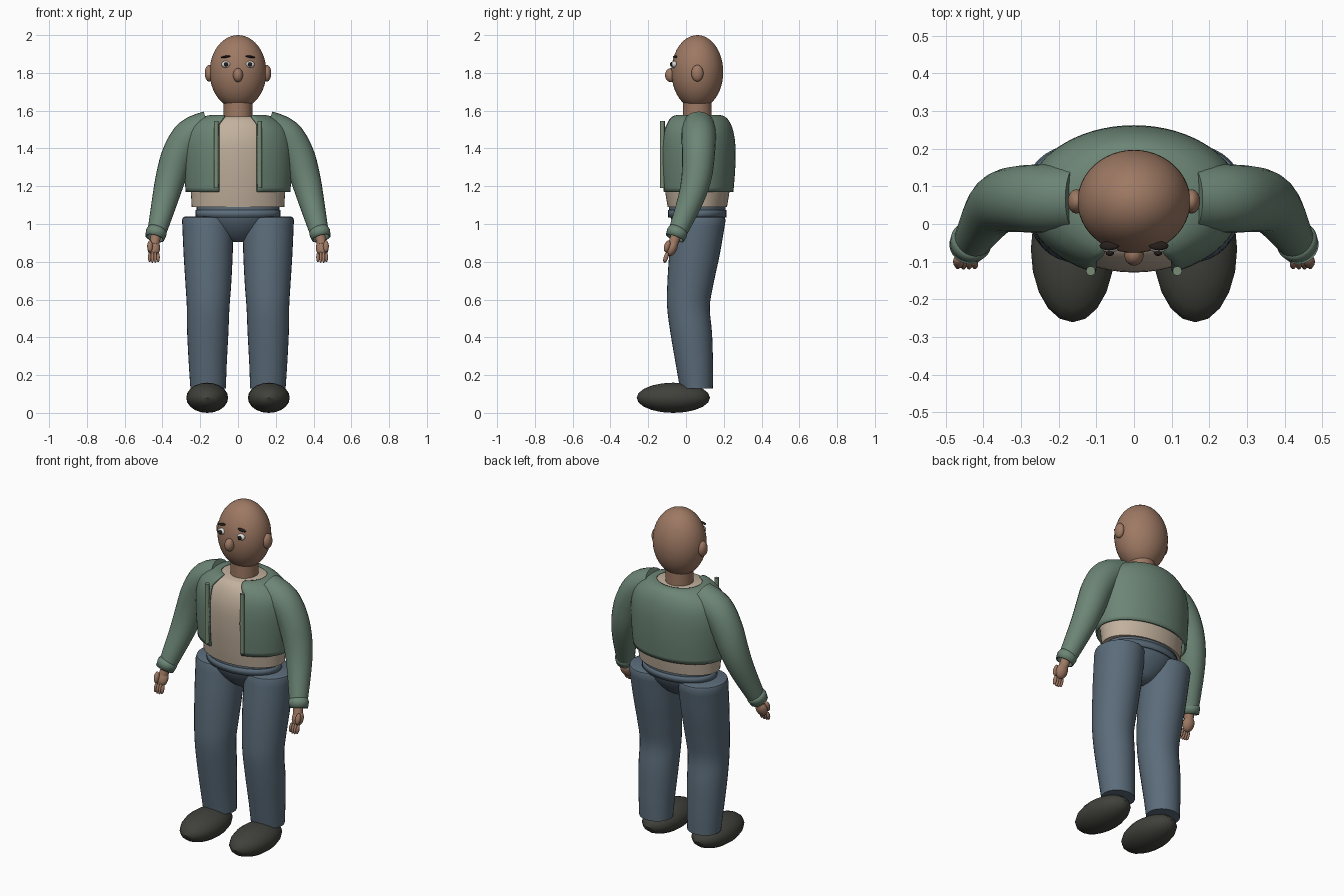
import bpy, bmesh, math
from mathutils import Vector, Matrix

old = bpy.data.objects.get("Cube")
if old:
    bpy.data.objects.remove(old, do_unlink=True)

CY = 0.06  # depth of the body axis
SIDES = (("left", 1), ("right", -1))


def material(name, r, g, b):
    m = bpy.data.materials.new(name)
    m.use_nodes = True
    m.diffuse_color = (r, g, b, 1)
    bsdf = next(n for n in m.node_tree.nodes if n.type == 'BSDF_PRINCIPLED')
    bsdf.inputs["Base Color"].default_value = (r, g, b, 1)
    bsdf.inputs["Roughness"].default_value = 0.8
    return m


SKIN = material("skin", 0.34, 0.19, 0.125)
GREEN = material("jacket green", 0.15, 0.235, 0.18)
TRIM = material("trim green", 0.19, 0.26, 0.18)
BEIGE = material("shirt beige", 0.54, 0.44, 0.34)
BLUE = material("trouser blue", 0.105, 0.15, 0.195)
SHOE = material("shoe charcoal", 0.052, 0.052, 0.044)
WHITE = material("eye white", 0.7, 0.7, 0.68)
DARK = material("dark brown", 0.02, 0.014, 0.012)


def finish(name, bm, mat, angle=40):
    bmesh.ops.recalc_face_normals(bm, faces=bm.faces[:])
    mesh = bpy.data.meshes.new(name)
    bm.to_mesh(mesh)
    bm.free()
    mesh.materials.append(mat)
    obj = bpy.data.objects.new(name, mesh)
    bpy.context.collection.objects.link(obj)
    bpy.ops.object.select_all(action='DESELECT')
    obj.select_set(True)
    bpy.context.view_layer.objects.active = obj
    bpy.ops.object.shade_smooth_by_angle(angle=math.radians(angle))
    return obj


def ball(name, mat, centre, radii, turn=0, tilt=0, seg=32):
    """Ellipsoid, turned about y and tilted about x."""
    bm = bmesh.new()
    bmesh.ops.create_uvsphere(bm, u_segments=seg, v_segments=seg // 2, radius=1)
    rot = Matrix.Rotation(turn, 4, 'Y') @ Matrix.Rotation(tilt, 4, 'X')
    bm.transform(Matrix.Translation(centre) @ rot @ Matrix.Diagonal((*radii, 1)))
    return finish(name, bm, mat)


def smooth_rows(rows, steps=4):
    """Catmull-Rom interpolation through rows of numbers."""
    out = []
    for i in range(len(rows) - 1):
        a, b = rows[max(i - 1, 0)], rows[i]
        c, d = rows[i + 1], rows[min(i + 2, len(rows) - 1)]
        for k in range(steps):
            t = k / steps
            out.append([0.5 * (2 * q + (r - p) * t + (2 * p - 5 * q + 4 * r - s) * t * t
                               + (3 * q - p - 3 * r + s) * t ** 3)
                        for p, q, r, s in zip(a, b, c, d)])
    return out + [list(rows[-1])]


def skin_rings(bm, rings, closed=True, caps=True):
    rows = [[bm.verts.new(p) for p in ring] for ring in rings]
    n = len(rows[0])
    for a, b in zip(rows, rows[1:]):
        for i in range(n if closed else n - 1):
            j = (i + 1) % n
            bm.faces.new((a[i], a[j], b[j], b[i]))
    if caps:
        bm.faces.new(rows[0])
        bm.faces.new(rows[-1])


def stack(name, mat, rows, seg=32, gap=None, caps=True):
    """Loft of level ellipses (x, y, z, rx, ry), optionally open at the front."""
    rings = []
    for x, y, z, rx, ry in rows:
        start = math.asin(min(gap(z) / rx, 0.9)) if gap else 0
        span = math.tau - 2 * start
        count = seg + 1 if gap else seg
        rings.append([(x + rx * math.sin(start + span * i / seg),
                       y - ry * math.cos(start + span * i / seg), z) for i in range(count)])
    bm = bmesh.new()
    skin_rings(bm, rings, closed=gap is None, caps=caps)
    return finish(name, bm, mat)


def tube(name, mat, rows, seg=24, caps=True):
    """Round tube through rows of (x, y, z, radius)."""
    pts = [Vector(r[:3]) for r in rows]
    rings = []
    for i, p in enumerate(pts):
        along = (pts[min(i + 1, len(pts) - 1)] - pts[max(i - 1, 0)]).normalized()
        u = along.cross(Vector((0, 1, 0))).normalized()
        v = along.cross(u)
        rings.append([p + rows[i][3] * (u * math.cos(math.tau * k / seg)
                                        + v * math.sin(math.tau * k / seg)) for k in range(seg)])
    bm = bmesh.new()
    skin_rings(bm, rings, caps=caps)
    return finish(name, bm, mat)


def thicken(obj, amount):
    mod = obj.modifiers.new("thickness", 'SOLIDIFY')
    mod.thickness = amount
    mod.offset = -1


# Head and neck
ball("head", SKIN, (0, CY, 1.805), (0.15, 0.137, 0.195), seg=48)
stack("neck", SKIN, [(0, CY, z, 0.076, 0.076) for z in (1.54, 1.69)])
ball("nose", SKIN, (0, -0.08, 1.788), (0.026, 0.031, 0.037))
ball("mouth", DARK, (0, -0.058, 1.725), (0.016, 0.006, 0.003), seg=16)

for side, s in SIDES:
    ball(side + "_ear", SKIN, (s * 0.153, CY, 1.798), (0.023, 0.032, 0.044))
    ball(side + "_eye", WHITE, (s * 0.064, -0.061, 1.845), (0.024, 0.015, 0.018))
    ball(side + "_pupil", DARK, (s * 0.064, -0.077, 1.845), (0.011, 0.008, 0.012), seg=16)
    ball(side + "_eyebrow", DARK, (s * 0.066, -0.058, 1.885), (0.026, 0.012, 0.006),
         turn=s * 0.15, seg=16)

# Shirt
shirt = [(1.09, 0.245, 0.157), (1.17, 0.25, 0.17), (1.3, 0.262, 0.185), (1.42, 0.265, 0.188),
         (1.5, 0.24, 0.172), (1.55, 0.19, 0.145), (1.57, 0.145, 0.118)]
stack("shirt", BEIGE, smooth_rows([(0, CY, *r) for r in shirt]), seg=48)

# Open jacket with edge strips
jacket = [(1.17, 0.277, 0.191), (1.3, 0.286, 0.201), (1.42, 0.286, 0.201), (1.5, 0.265, 0.188),
          (1.55, 0.215, 0.165), (1.573, 0.165, 0.137), (1.577, 0.13, 0.107)]
body = stack("jacket", GREEN, smooth_rows([(0, CY, *r) for r in jacket]), seg=56,
             gap=lambda z: 0.102 if z < 1.53 else 0.102 - 0.7 * (z - 1.53), caps=False)
thicken(body, 0.01)

# Trouser hips and waistband
hips = [(0.905, 0.03, 0.03), (0.92, 0.075, 0.06), (0.96, 0.135, 0.1), (1.01, 0.185, 0.132),
        (1.06, 0.215, 0.148), (1.095, 0.22, 0.15)]
stack("trouser_hips", BLUE, smooth_rows([(0, CY, *r) for r in hips]), seg=40)
thicken(stack("waistband", BLUE, [(0, CY, z, 0.224, 0.154) for z in (1.035, 1.075)],
              seg=40, caps=False), 0.008)

leg = [(0.158, 0.055, 0.13, 0.094, 0.087), (0.16, 0.045, 0.25, 0.1, 0.098),
       (0.16, 0.028, 0.42, 0.109, 0.11), (0.158, 0.013, 0.56, 0.113, 0.113),
       (0.157, 0.023, 0.68, 0.121, 0.122), (0.158, 0.045, 0.84, 0.13, 0.134),
       (0.16, 0.07, 1.02, 0.136, 0.14)]
sleeve = [(0.152, 0.067, 1.513, 0.088), (0.25, 0.067, 1.468, 0.091), (0.315, 0.066, 1.37, 0.087),
          (0.355, 0.056, 1.25, 0.08), (0.386, 0.025, 1.13, 0.069), (0.43, -0.045, 0.955, 0.05)]

for side, s in SIDES:
    def flip(rows):
        return [(s * r[0], *r[1:]) for r in rows]

    tube(side + "_jacket_strip", TRIM, [(s * 0.115, -0.125, z, 0.0125) for z in (1.19, 1.545)], seg=12)

    # Leg and shoe
    top = [(0.16, 0.07, 1.035, 0.131, 0.135), (0.16, 0.07, 1.04, 0.12, 0.124)]
    stack(side + "_trouser_leg", BLUE, flip(smooth_rows(leg) + top))
    ball(side + "_shoe", SHOE, (s * 0.163, -0.067, 0.08), (0.111, 0.194, 0.08), seg=20)

    # Sleeve and cuff
    tube(side + "_sleeve", GREEN, flip(smooth_rows(sleeve)))
    cuff = tube(side + "_cuff", GREEN, flip([(0.426, -0.038, 0.975, 0.05), (0.433, -0.047, 0.955, 0.056),
                                             (0.441, -0.059, 0.925, 0.051)]), caps=False)
    thicken(cuff, 0.008)

    # Hand
    tube(side + "_wrist", SKIN, flip([(0.43, -0.045, 0.96, 0.028), (0.444, -0.07, 0.89, 0.026)]), seg=16)
    ball(side + "_palm", SKIN, (s * 0.446, -0.074, 0.873), (0.034, 0.027, 0.045), tilt=-0.4)
    ball(side + "_thumb", SKIN, (s * 0.466, -0.1, 0.882), (0.015, 0.016, 0.032), tilt=-0.3, seg=16)
    for i in range(4):
        ball(f"{side}_finger_{i + 1}", SKIN, (s * (0.423 + 0.015 * i), -0.106, 0.824),
             (0.009, 0.012, 0.032 if i in (1, 2) else 0.027), tilt=-0.3, seg=16)
